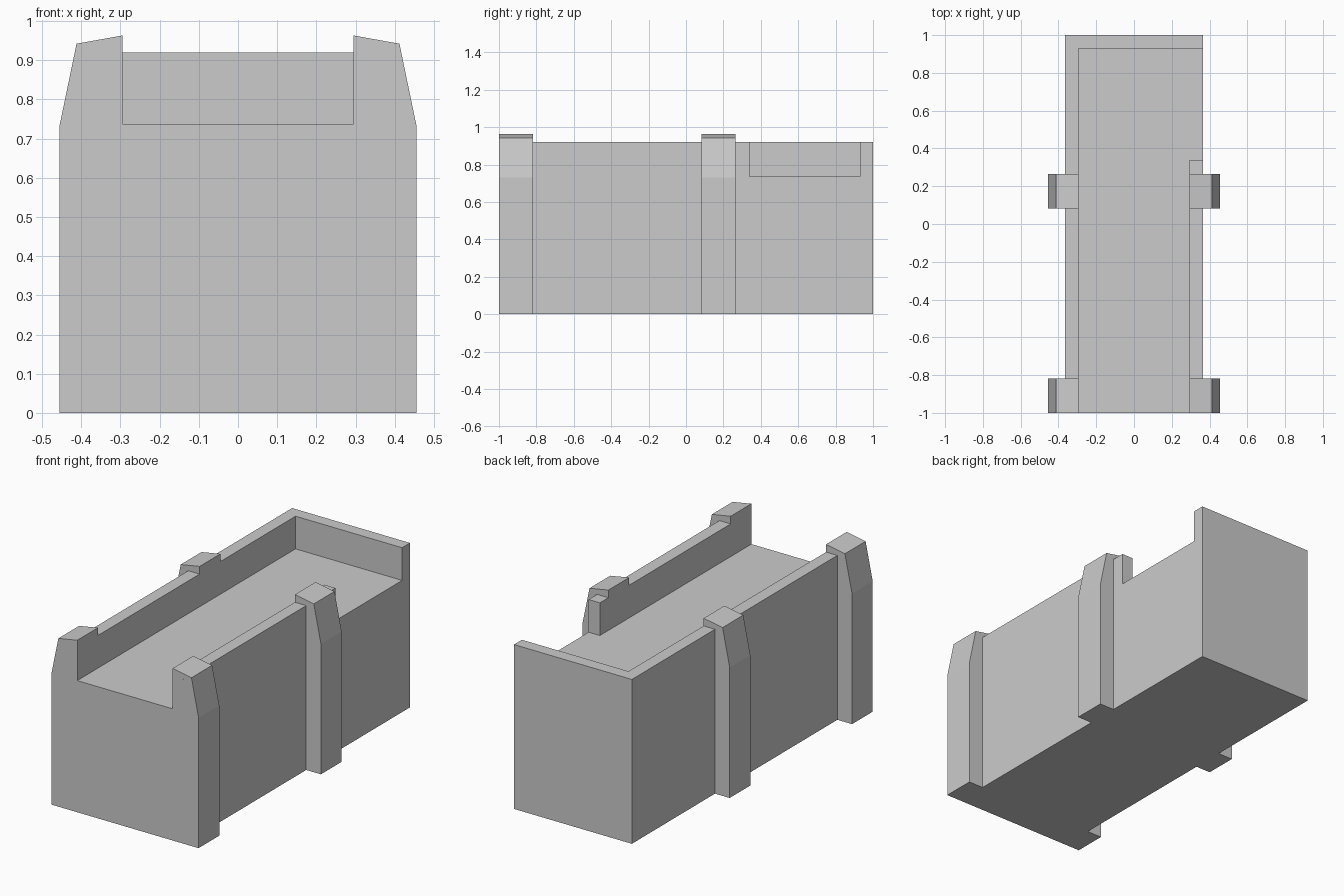
import bpy, bmesh
from mathutils import Vector

if "Cube" in bpy.data.objects:
    bpy.data.objects.remove(bpy.data.objects["Cube"])


def prism(name, points, offset):
    """Extrude a closed polygon of 3D points along an offset vector."""
    bm = bmesh.new()
    face = bm.faces.new([bm.verts.new(p) for p in points])
    ext = bmesh.ops.extrude_face_region(bm, geom=[face])
    moved = [v for v in ext["geom"] if isinstance(v, bmesh.types.BMVert)]
    bmesh.ops.translate(bm, verts=moved, vec=Vector(offset))
    bmesh.ops.recalc_face_normals(bm, faces=bm.faces[:])
    mesh = bpy.data.meshes.new(name)
    bm.to_mesh(mesh)
    bm.free()
    obj = bpy.data.objects.new(name, mesh)
    bpy.context.collection.objects.link(obj)
    return obj


W, WALL_IN, TOP, FLOOR = 0.365, 0.295, 0.92, 0.737

# Solid body block
body = prism("body", [(-W, -1, 0), (W, -1, 0), (W, 1, 0), (-W, 1, 0)], (0, 0, TOP))

# Recess: open at the front, with a gap in the right wall near the back
recess = [(-WALL_IN, -1.1), (WALL_IN, -1.1), (WALL_IN, 0.34),
          (0.5, 0.34), (0.5, 0.93), (-WALL_IN, 0.93)]
cutter = prism("recess_cutter", [(x, y, FLOOR) for x, y in recess], (0, 0, 0.4))
cutter.hide_render = True
cut = body.modifiers.new("recess", 'BOOLEAN')
cut.operation, cut.solver, cut.object = 'DIFFERENCE', 'EXACT', cutter
bpy.context.view_layer.objects.active = body
bpy.ops.object.modifier_apply(modifier=cut.name)
bpy.data.objects.remove(cutter)

# Buttresses: hug the side and hook over the wall top
profile = [(W, 0), (0.456, 0), (0.456, 0.73), (0.412, 0.942),
           (WALL_IN, 0.963), (WALL_IN, TOP), (W, TOP)]
for place, y0, y1 in (("front", -1.0, -0.817), ("middle", 0.082, 0.265)):
    for side, s in (("left", -1), ("right", 1)):
        prism(f"{place}_{side}_buttress",
              [(s * x, y0, z) for x, z in profile], (0, y1 - y0, 0))
